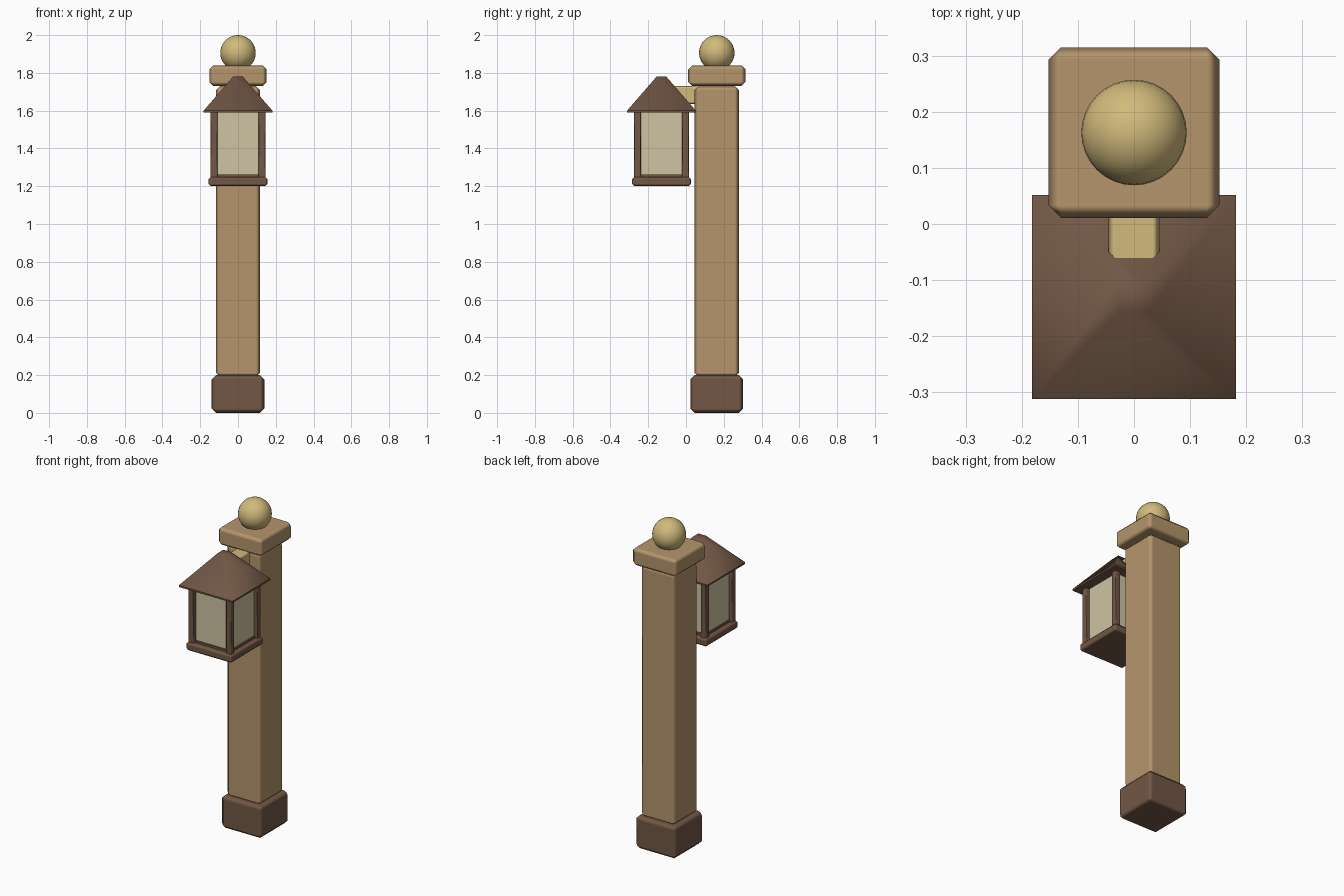
import bpy
import bmesh
from math import radians

cube = bpy.data.objects.get("Cube")
if cube:
    bpy.data.objects.remove(cube, do_unlink=True)

POST_Y = 0.163      # centre line of the post
LAMP_Y = -0.13      # centre line of the lantern


def material(name, rgb):
    mat = bpy.data.materials.new(name)
    mat.use_nodes = True
    mat.diffuse_color = (*rgb, 1)
    bsdf = mat.node_tree.nodes["Principled BSDF"]
    bsdf.inputs["Base Color"].default_value = (*rgb, 1)
    bsdf.inputs["Roughness"].default_value = 0.8
    return mat


light_wood = material("light wood", (0.46, 0.30, 0.15))
dark_wood = material("dark wood", (0.168, 0.096, 0.06))
brass = material("brass", (0.64, 0.49, 0.20))
glass = material("frosted glass", (0.62, 0.55, 0.36))


def add_object(name, bm, mat, smooth_angle):
    bmesh.ops.recalc_face_normals(bm, faces=bm.faces)
    mesh = bpy.data.meshes.new(name)
    bm.to_mesh(mesh)
    bm.free()
    mesh.materials.append(mat)
    obj = bpy.data.objects.new(name, mesh)
    bpy.context.collection.objects.link(obj)
    bpy.ops.object.select_all(action="DESELECT")
    obj.select_set(True)
    bpy.context.view_layer.objects.active = obj
    if smooth_angle:
        bpy.ops.object.shade_smooth_by_angle(angle=radians(smooth_angle))
    return obj


def box(name, mat, x, y, z, chamfer=0):
    """Box from (min, max) ranges, with softened chamfered edges."""
    bm = bmesh.new()
    bmesh.ops.create_cube(bm, size=1)
    for v in bm.verts:
        v.co = [(lo + hi) / 2 + c * (hi - lo) for c, (lo, hi) in zip(v.co, (x, y, z))]
    obj = add_object(name, bm, mat, 30)
    if chamfer:
        bevel = obj.modifiers.new("Chamfer", "BEVEL")
        bevel.width = chamfer
        bevel.segments = 1
        bevel.harden_normals = True
    return obj


def square(name, mat, half, y, z, chamfer=0):
    """Box with a square plan around x = 0."""
    return box(name, mat, (-half, half), (y - half, y + half), z, chamfer)


# Post with its foot and cap
square("post_foot", dark_wood, 0.139, POST_Y, (0, 0.2), 0.022)
square("post_shaft", light_wood, 0.117, POST_Y, (0.19, 1.73), 0.022)
square("post_cap", light_wood, 0.152, POST_Y, (1.73, 1.84), 0.022)

# Ball finial
bm = bmesh.new()
bmesh.ops.create_uvsphere(bm, u_segments=32, v_segments=16, radius=0.094)
bmesh.ops.translate(bm, verts=bm.verts, vec=(0, POST_Y, 1.906))
add_object("ball_finial", bm, brass, 60)

# Arm between post and lantern
box("bracket_arm", brass, (-0.045, 0.045), (-0.12, 0.07), (1.635, 1.73), 0.012)

# Lantern body
square("lantern_tray", dark_wood, 0.157, LAMP_Y, (1.2, 1.25), 0.013)
square("lantern_bottom_rail", dark_wood, 0.13, LAMP_Y, (1.245, 1.262))
square("lantern_glass", glass, 0.122, LAMP_Y, (1.25, 1.595))
for side, sx in (("right", -1), ("left", 1)):
    for end, sy in (("front", -1), ("back", 1)):
        cx, cy = sx * 0.127, LAMP_Y + sy * 0.127
        box(f"lantern_{end}_{side}_upright", dark_wood,
            (cx - 0.018, cx + 0.018), (cy - 0.018, cy + 0.018), (1.24, 1.6), 0.005)

# Lantern roof: thin eave plate under a truncated pyramid
square("roof_eave", dark_wood, 0.182, LAMP_Y, (1.59, 1.6))
bm = bmesh.new()
bmesh.ops.create_cube(bm, size=2)
for v in bm.verts:
    top = v.co.z > 0
    half = 0.026 if top else 0.182
    v.co = (v.co.x * half, LAMP_Y + v.co.y * half, 1.78 if top else 1.6)
add_object("lantern_roof", bm, dark_wood, 75)
